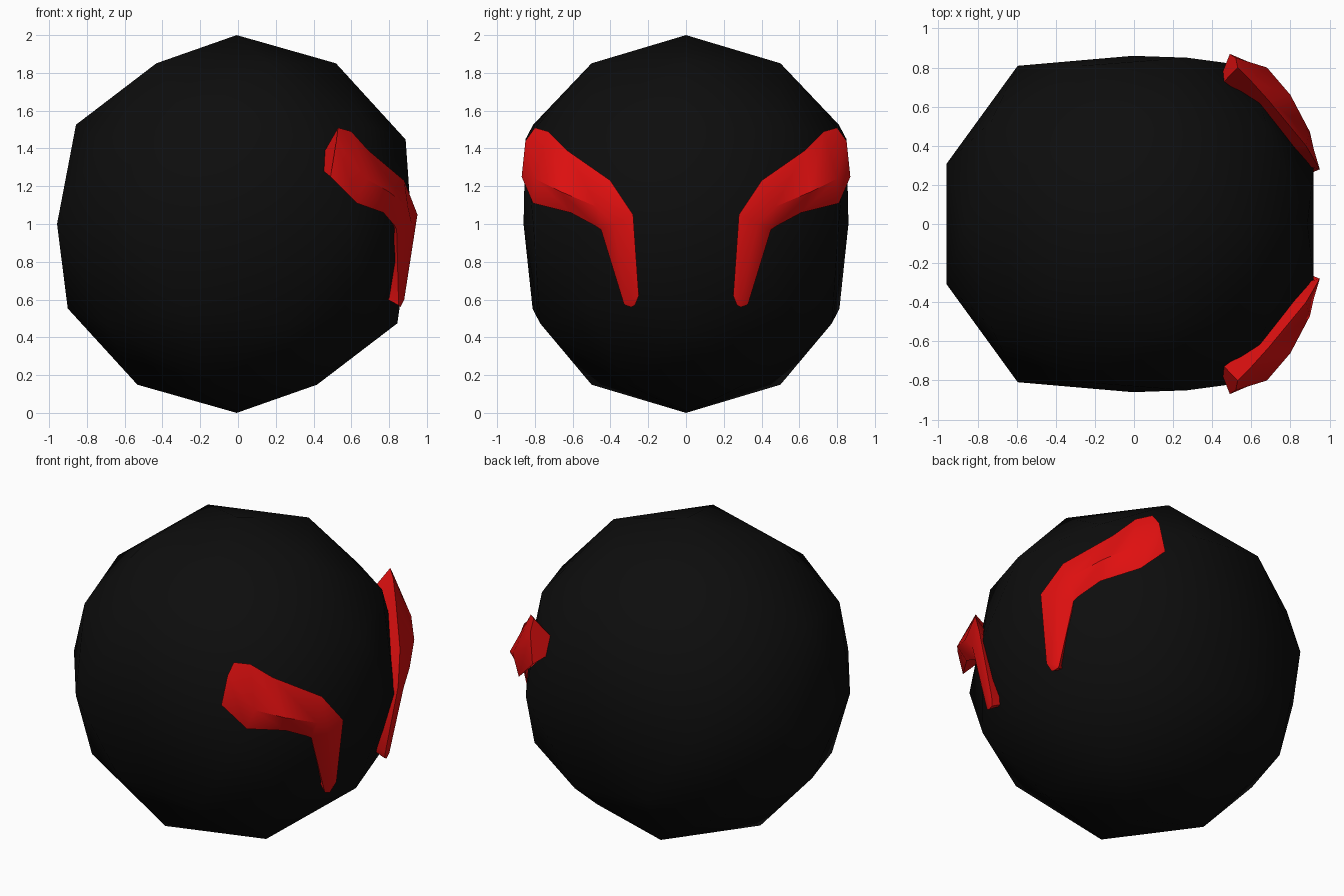
import bpy
import bmesh
from mathutils import Vector

old = bpy.data.objects.get("Cube")
if old:
    bpy.data.objects.remove(old, do_unlink=True)


def make_material(name, colour):
    mat = bpy.data.materials.new(name)
    mat.use_nodes = True
    mat.diffuse_color = colour
    mat.node_tree.nodes["Principled BSDF"].inputs["Base Color"].default_value = colour
    return mat


def add_object(name, bm, mat, angle):
    bmesh.ops.recalc_face_normals(bm, faces=bm.faces)
    mesh = bpy.data.meshes.new(name)
    bm.to_mesh(mesh)
    bm.free()
    mesh.materials.append(mat)
    obj = bpy.data.objects.new(name, mesh)
    bpy.context.collection.objects.link(obj)
    bpy.ops.object.select_all(action="DESELECT")
    obj.select_set(True)
    bpy.context.view_layer.objects.active = obj
    bpy.ops.object.shade_smooth_by_angle(angle=angle)
    return obj


black = make_material("black", (0.004, 0.004, 0.004, 1))
red = make_material("red", (0.75, 0.005, 0.005, 1))
CENTRE = Vector((-0.007, 0, 1))

# Ball body: faceted sphere with its flanks and face pressed in a little
bm = bmesh.new()
bmesh.ops.create_icosphere(bm, subdivisions=2, radius=1)
for v in bm.verts:
    x, y, z = v.co
    if abs(y) > 0.95:
        v.co.y *= 0.86
    elif x > 0.9 and abs(z) < 0.1:
        v.co.x, v.co.y = 0.926, y * 0.93
    elif abs(y) > 0.75 and z < -0.3:
        v.co.y *= 0.955
bmesh.ops.translate(bm, verts=bm.verts, vec=CENTRE)
add_object("ball_body", bm, black, 1.2)

# Bent eye marks: upper edge, outer ridge and lower edge at each station
STATIONS = [
    ((0.53, 0.80, 1.51), (0.52, 0.85, 1.44), (0.49, 0.87, 1.25)),
    ((0.60, 0.73, 1.49), (0.68, 0.80, 1.24), (0.63, 0.81, 1.11)),
    ((0.69, 0.63, 1.39), (0.80, 0.66, 1.17), (0.77, 0.61, 1.06)),
    ((0.88, 0.40, 1.23), (0.90, 0.47, 1.09), (0.83, 0.48, 0.99)),
    ((0.95, 0.28, 1.05), (0.92, 0.38, 1.00), (0.84, 0.45, 0.97)),
    ((0.88, 0.25, 0.62), (0.88, 0.29, 0.60), (0.85, 0.33, 0.58)),
    ((0.86, 0.27, 0.57), (0.86, 0.29, 0.56), (0.85, 0.32, 0.57)),
]


def add_mark(name, side):
    bm = bmesh.new()
    rings = []
    for station in STATIONS:
        pts = [Vector((x, y * side, z)) for x, y, z in station]
        # Buried root keeps the mark seated in the ball
        inner = CENTRE + ((pts[0] + pts[2]) / 2 - CENTRE).normalized() * 0.86
        rings.append([bm.verts.new(p) for p in pts + [inner]])
    for a, b in zip(rings, rings[1:]):
        for i in range(4):
            j = (i + 1) % 4
            bm.faces.new((a[i], a[j], b[j], b[i]))
    bm.faces.new(rings[0])
    bm.faces.new(rings[-1])
    add_object(name, bm, red, 0.8)


add_mark("back_eye_mark", 1)
add_mark("front_eye_mark", -1)
